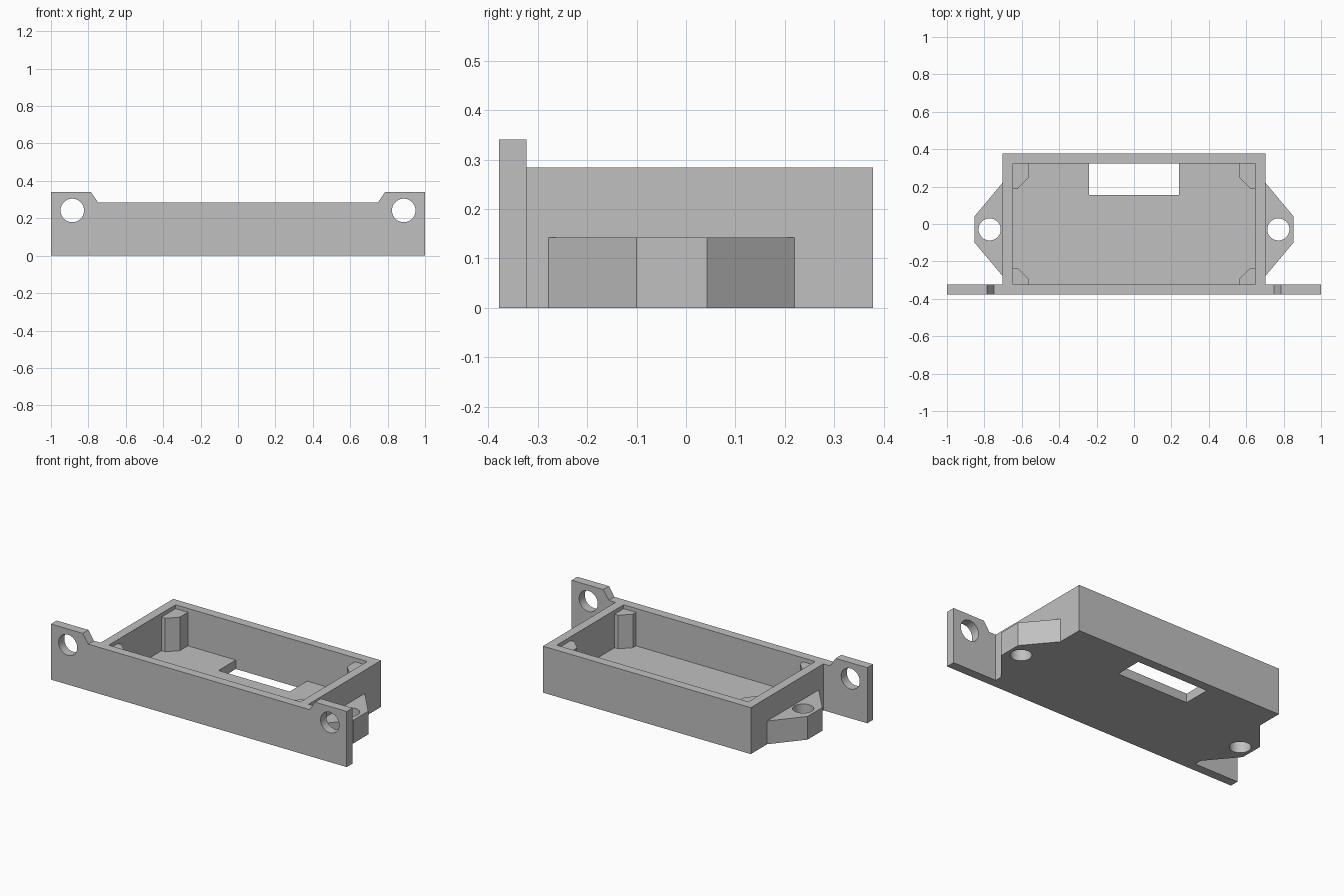
import bpy
import bmesh
from math import cos, sin, tau, radians
from mathutils import Vector

old = bpy.data.objects.get("Cube")
if old:
    bpy.data.objects.remove(old, do_unlink=True)

grey = bpy.data.materials.new("plain grey")
grey.use_nodes = True
colour = (0.53, 0.53, 0.53, 1)
grey.diffuse_color = colour
grey.node_tree.nodes["Principled BSDF"].inputs["Base Color"].default_value = colour

# Main dimensions
HALF_X, HALF_Y = 0.703, 0.378
WALL = 0.055
RIM = 0.284
IN_X, IN_Y = HALF_X - WALL, HALF_Y - WALL


def prism(name, outline, low, high, axis="Z"):
    """Extrude an outline: (x, y) along z, or (x, z) along y."""
    def place(a, b, t):
        return Vector((a, b, t)) if axis == "Z" else Vector((a, t, b))
    bm = bmesh.new()
    base = bm.faces.new([bm.verts.new(place(a, b, low)) for a, b in outline])
    grown = bmesh.ops.extrude_face_region(bm, geom=[base])["geom"]
    top = [v for v in grown if isinstance(v, bmesh.types.BMVert)]
    bmesh.ops.translate(bm, verts=top, vec=place(0, 0, high - low))
    bmesh.ops.recalc_face_normals(bm, faces=bm.faces)
    mesh = bpy.data.meshes.new(name)
    bm.to_mesh(mesh)
    bm.free()
    mesh.materials.append(grey)
    obj = bpy.data.objects.new(name, mesh)
    bpy.context.collection.objects.link(obj)
    return obj


def rect(x0, x1, y0, y1):
    return [(x0, y0), (x1, y0), (x1, y1), (x0, y1)]


def circle(x, y, r, n=48):
    return [(x + r * cos(tau * i / n), y + r * sin(tau * i / n)) for i in range(n)]


def activate(obj):
    bpy.ops.object.select_all(action="DESELECT")
    obj.select_set(True)
    bpy.context.view_layer.objects.active = obj


def cut(obj, cutter):
    """Subtract the cutter, then remove it."""
    cutter.hide_render = True
    activate(obj)
    mod = obj.modifiers.new("cut", "BOOLEAN")
    mod.operation = "DIFFERENCE"
    mod.solver = "EXACT"
    mod.object = cutter
    bpy.ops.object.modifier_apply(modifier=mod.name)
    bpy.data.objects.remove(cutter, do_unlink=True)


def smooth(obj):
    activate(obj)
    bpy.ops.object.shade_smooth_by_angle(angle=radians(30))


# Open tray with a slot in the floor; the front plate closes its front
tray = prism("tray", rect(-HALF_X, HALF_X, -IN_Y, HALF_Y), 0, RIM)
cut(tray, prism("cavity_cutter", rect(-IN_X, IN_X, -HALF_Y, IN_Y), WALL, 0.5))
cut(tray, prism("slot_cutter", rect(-0.241, 0.241, 0.155, IN_Y), -0.1, 0.2))

# Front plate with raised, drilled tabs at both ends
half = [(1, 0), (1, 0.34), (0.786, 0.34), (0.748, RIM)]
plate = prism("front_plate", half + [(-x, z) for x, z in reversed(half)],
              -HALF_Y, -IN_Y, "Y")
for side in (-1, 1):
    cut(plate, prism("tab_hole_cutter", circle(side * 0.886, 0.242, 0.063), -0.5, 0, "Y"))
smooth(plate)

for side, label in ((1, "left"), (-1, "right")):
    # Tapered mounting ear with a vertical screw hole
    ear = prism(label + "_ear",
                [(side * x, y) for x, y in ((HALF_X, -0.278), (0.852, -0.1),
                                            (0.852, 0.042), (HALF_X, 0.22))], 0, 0.142)
    cut(ear, prism("ear_hole_cutter", circle(side * 0.772, -0.029, 0.059), -0.1, 0.3))
    smooth(ear)

    # Chamfered corner posts, deeper at the back
    for end, place, depth in ((1, "back", 0.136), (-1, "front", 0.088)):
        x0, x1, y0 = IN_X - 0.083, IN_X, IN_Y - depth
        outline = [(x1, IN_Y), (x0, IN_Y), (x0, y0 + 0.058), (x0 + 0.058, y0), (x1, y0)]
        prism(f"{place}_{label}_post",
              [(side * x, end * y) for x, y in outline], WALL, 0.26)
